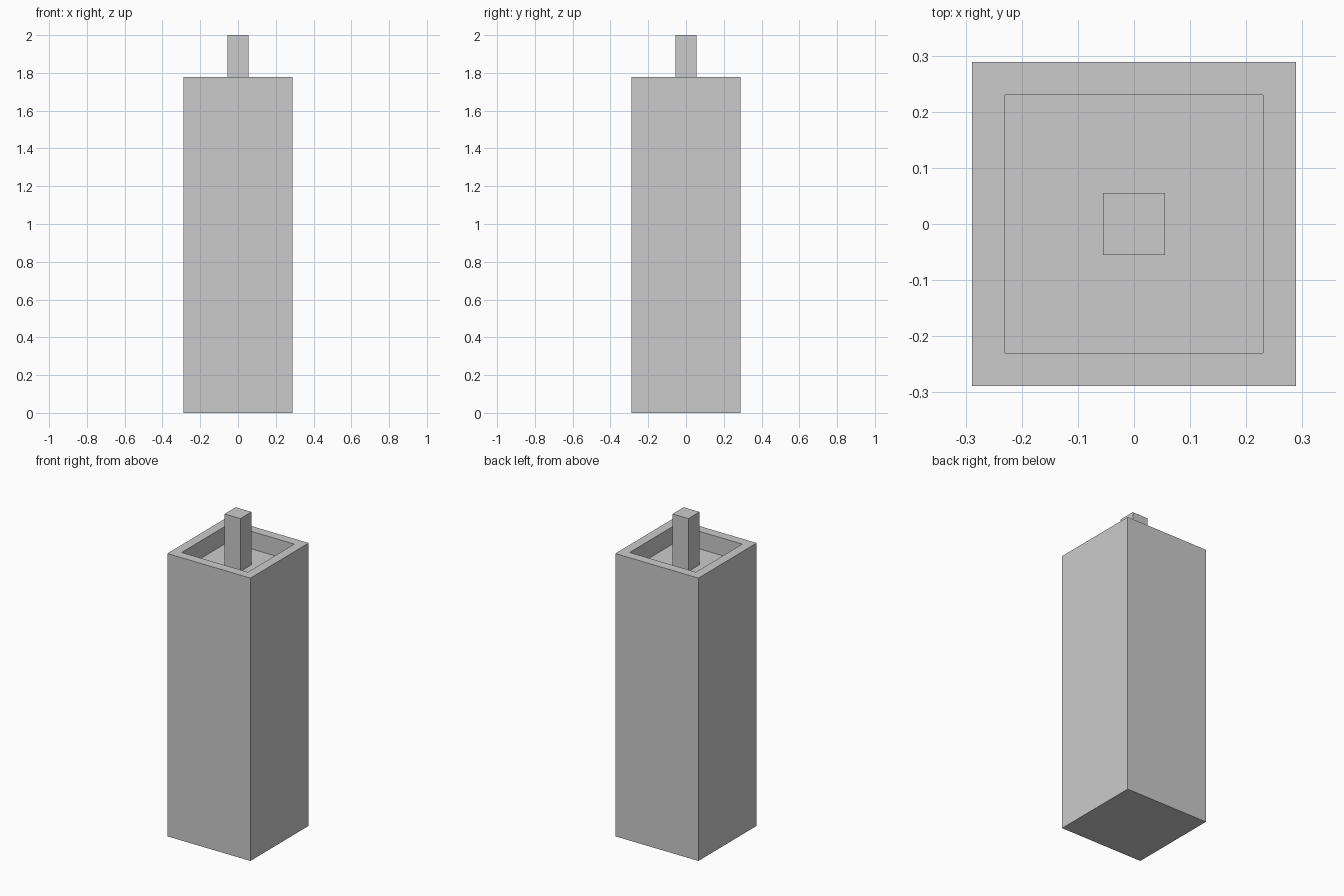
import bpy, bmesh

if "Cube" in bpy.data.objects:
    bpy.data.objects.remove(bpy.data.objects["Cube"])

HALF, INNER, POST = 0.289, 0.206, 0.055   # half widths
RIM_Z, FLOOR_Z, TOP_Z = 1.778, 1.668, 2.0


def box(name, half, z0, z1):
    bm = bmesh.new()
    bmesh.ops.create_cube(bm, size=1)
    for v in bm.verts:
        v.co = (v.co.x * 2 * half, v.co.y * 2 * half, z1 if v.co.z > 0 else z0)
    mesh = bpy.data.meshes.new(name)
    bm.to_mesh(mesh)
    bm.free()
    obj = bpy.data.objects.new(name, mesh)
    bpy.context.collection.objects.link(obj)
    return obj


# Tall square body with a shallow square recess in its top
body = box("body", HALF, 0, RIM_Z)
bm = bmesh.new()
bm.from_mesh(body.data)
bm.normal_update()
top = max(bm.faces, key=lambda f: f.normal.z)
bmesh.ops.inset_region(bm, faces=[top], thickness=HALF - INNER)
bmesh.ops.translate(bm, verts=bmesh.ops.extrude_discrete_faces(bm, faces=[top])["faces"][0].verts,
                    vec=(0, 0, FLOOR_Z - RIM_Z))
bm.to_mesh(body.data)
bm.free()

# Slim square post standing on the recess floor
box("center_post", POST, FLOOR_Z, TOP_Z)
